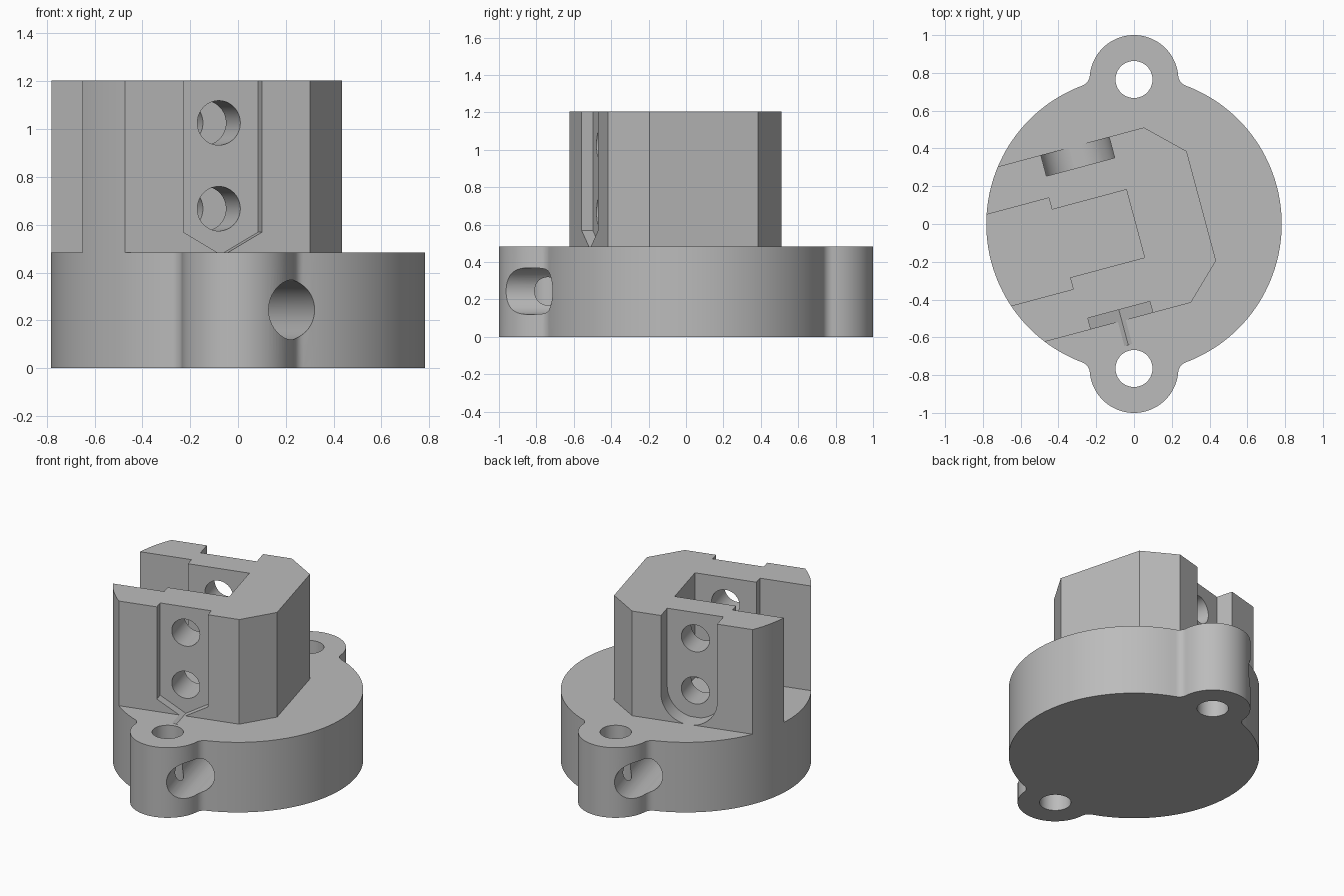
import bpy, bmesh
from math import radians, sin, cos, atan2, sqrt, pi
from mathutils import Matrix

if "Cube" in bpy.data.objects:
    bpy.data.objects.remove(bpy.data.objects["Cube"], do_unlink=True)

DISC, EAR, EAR_Y, FILLET = 0.782, 0.235, 0.765, 0.06
BASE_TOP, TOP = 0.483, 1.204
TURN = Matrix.Rotation(radians(15), 4, 'Z')        # the block is turned on its base
SIDEWAYS = TURN @ Matrix.Rotation(pi / 2, 4, 'X')  # profiles in the block's wall plane

grey = bpy.data.materials.new("plain_grey")
grey.use_nodes = True
COLOUR = (0.5, 0.5, 0.5, 1)
grey.diffuse_color = COLOUR
grey.node_tree.nodes["Principled BSDF"].inputs["Base Color"].default_value = COLOUR


def arc(cx, cy, r, start, end, n):
    return [(cx + r * cos(start + (end - start) * i / n),
             cy + r * sin(start + (end - start) * i / n)) for i in range(n + 1)]


def circle(cx, cy, r, n=64):
    return arc(cx, cy, r, 0, 2 * pi, n)[:-1]


def prism(name, points, low, high, matrix=Matrix()):
    """Extrude a flat outline from low to high, then place it."""
    bm = bmesh.new()
    face = bm.faces.new([bm.verts.new((x, y, low)) for x, y in points])
    grown = bmesh.ops.extrude_face_region(bm, geom=[face])["geom"]
    bmesh.ops.translate(bm, vec=(0, 0, high - low),
                        verts=[v for v in grown if isinstance(v, bmesh.types.BMVert)])
    bmesh.ops.recalc_face_normals(bm, faces=bm.faces)
    bm.transform(matrix)
    mesh = bpy.data.meshes.new(name)
    bm.to_mesh(mesh)
    bm.free()
    mesh.materials.append(grey)
    obj = bpy.data.objects.new(name, mesh)
    bpy.context.collection.objects.link(obj)
    return obj


def carve(obj, cutters):
    """Subtract the cutters and bake the result."""
    for cutter in cutters:
        cutter.hide_render = True
        mod = obj.modifiers.new("cut", 'BOOLEAN')
        mod.operation, mod.solver, mod.object = 'DIFFERENCE', 'EXACT', cutter
    bpy.context.view_layer.update()
    graph = bpy.context.evaluated_depsgraph_get()
    mesh = bpy.data.meshes.new_from_object(obj.evaluated_get(graph))
    obj.modifiers.clear()
    obj.data = mesh


# Base outline: one quarter of ear, fillet and disc, mirrored both ways
a, b = DISC + FILLET, EAR + FILLET
fy = (a * a - b * b + EAR_Y ** 2) / (2 * EAR_Y)
fx = sqrt(a * a - fy * fy)
ear_end, disc_end = atan2(fy - EAR_Y, fx), atan2(fy, fx)
quarter = (arc(0, EAR_Y, EAR, pi / 2, ear_end, 20)
           + arc(fx, fy, FILLET, ear_end + pi, disc_end + pi, 8)[1:]
           + arc(0, 0, DISC, disc_end, 0, 28)[1:])
half = quarter + [(x, -y) for x, y in reversed(quarter[:-1])]
outline = half + [(-x, y) for x, y in reversed(half[1:-1])]
base = prism("base", outline, 0, BASE_TOP)

# Block outline: chamfered nose, round back, stepped slot open at the back
WIDE, STEP, SLOT = 0.48, 0.25, 0.186
outer, inner = pi - atan2(WIDE, sqrt(DISC**2 - WIDE**2)), pi - atan2(STEP, sqrt(DISC**2 - STEP**2))
side = ([(0.369, 0.3), (0.183, WIDE)] + arc(0, 0, DISC, outer, inner, 10)
        + [(-0.4, STEP), (-0.4, SLOT), (0.008, SLOT)])
block = prism("block", side + [(x, -y) for x, y in reversed(side)], BASE_TOP, TOP, TURN)

# Pockets and screw holes in the two walls of the block
MID, LOW_HOLE, HIGH_HOLE = -0.195, 0.667, 1.026
NUT, ROUND = 0.17, 0.187
corner = NUT / cos(radians(30))
hex_pocket = prism("hex_pocket_cutter",
                   [(MID - NUT, 1.4), (MID - NUT, LOW_HOLE - corner / 2), (MID, LOW_HOLE - corner),
                    (MID + NUT, LOW_HOLE - corner / 2), (MID + NUT, 1.4)], 0.418, 0.61, SIDEWAYS)
round_pocket = prism("round_pocket_cutter",
                     [(MID + ROUND, 1.4), (MID - ROUND, 1.4)]
                     + arc(MID, LOW_HOLE, ROUND, pi, 2 * pi, 32), -0.61, -0.365, SIDEWAYS)
screw_holes = [prism("screw_hole_cutter", circle(MID, z, 0.093), -0.7, 0.7, SIDEWAYS)
               for z in (LOW_HOLE, HIGH_HOLE)]

# Holes in the base: one through each ear, one lengthwise
ear_holes = [prism("ear_hole_cutter", circle(0, y, 0.098), -0.2, 0.8) for y in (EAR_Y, -EAR_Y)]
long_hole = prism("long_hole_cutter", circle(0, 0.244, 0.125), -1.2, 1.2, SIDEWAYS)

carve(base, ear_holes + [long_hole, hex_pocket])
carve(block, [hex_pocket, round_pocket] + screw_holes)
for cutter in ear_holes + screw_holes + [long_hole, hex_pocket, round_pocket]:
    bpy.data.objects.remove(cutter, do_unlink=True)

# Smooth the round walls, keep the edges sharp
bpy.ops.object.select_all(action='DESELECT')
for obj in (base, block):
    obj.select_set(True)
    bpy.context.view_layer.objects.active = obj
bpy.ops.object.shade_smooth_by_angle(angle=radians(25))
